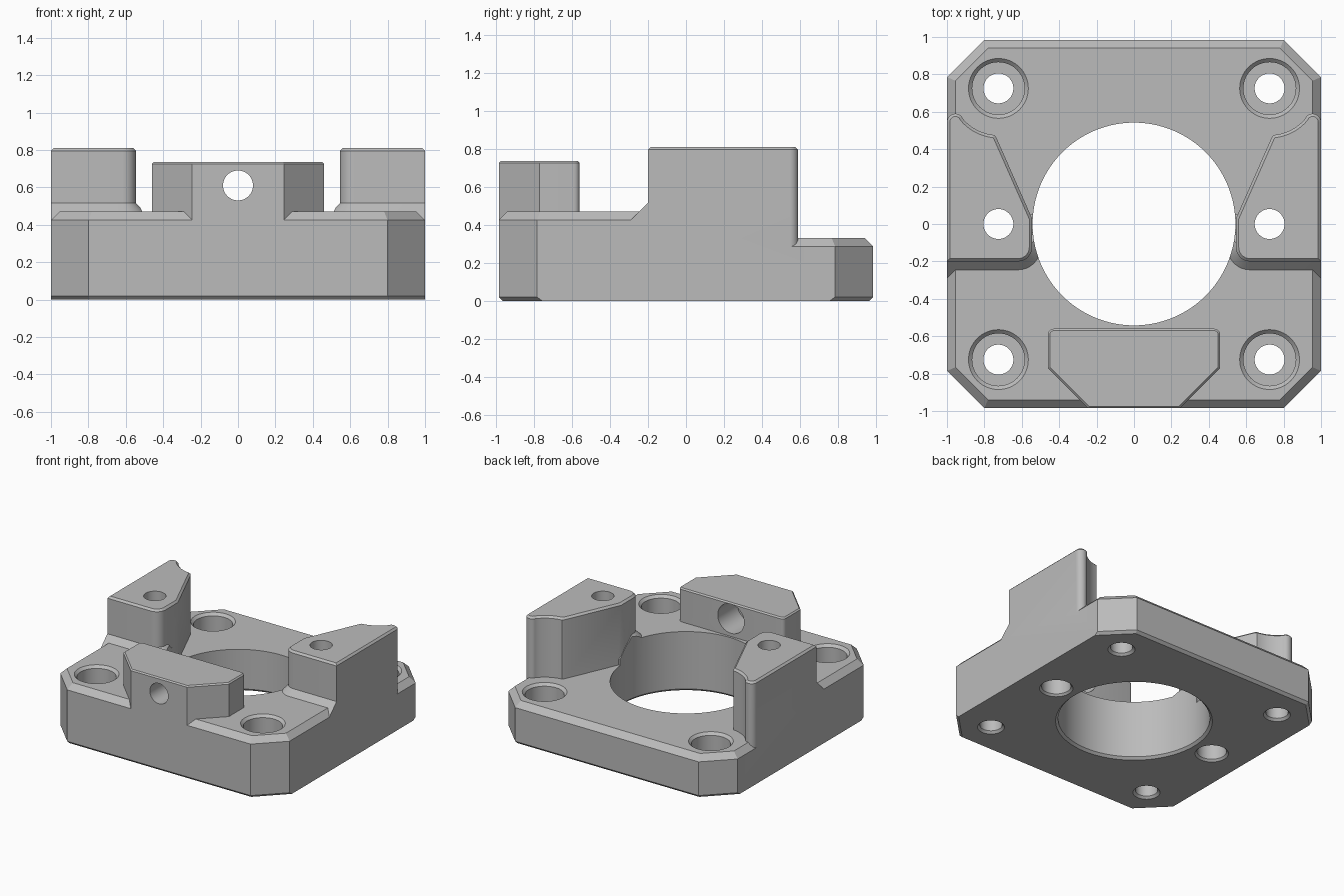
import bpy
import bmesh
from math import sin, cos, pi, radians
from mathutils import Vector, Matrix

cube = bpy.data.objects.get("Cube")
if cube:
    bpy.data.objects.remove(cube, do_unlink=True)

grey = bpy.data.materials.new("plain_grey")
grey.use_nodes = True
grey.diffuse_color = (0.5, 0.5, 0.5, 1)
grey.node_tree.nodes["Principled BSDF"].inputs["Base Color"].default_value = (0.5, 0.5, 0.5, 1)


def arc(cx, cy, r, start, end, steps):
    angles = [radians(start + (end - start) * i / steps) for i in range(steps + 1)]
    return [(cx + r * cos(a), cy + r * sin(a)) for a in angles]


def inset(points, d):
    """Mitred inward offset of a counter-clockwise outline."""
    result = []
    for i, p in enumerate(points):
        p = Vector(p)
        a = (p - Vector(points[i - 1])).normalized()
        b = (Vector(points[(i + 1) % len(points)]) - p).normalized()
        na, nb = Vector((-a.y, a.x)), Vector((-b.y, b.x))
        result.append(tuple(p + (na + nb) * d / (1 + na.dot(nb))))
    return result


def loft(name, rings, matrix=None):
    """Closed solid through (outline, height) rings of equal point count."""
    bm = bmesh.new()
    loops = [[bm.verts.new((x, y, z)) for x, y in pts] for pts, z in rings]
    n = len(loops[0])
    for low, high in zip(loops, loops[1:]):
        for i in range(n):
            j = (i + 1) % n
            bm.faces.new((low[i], low[j], high[j], high[i]))
    bm.faces.new(loops[0][::-1])
    bm.faces.new(loops[-1])
    if matrix:
        bm.transform(matrix)
    bmesh.ops.recalc_face_normals(bm, faces=bm.faces)
    mesh = bpy.data.meshes.new(name)
    bm.to_mesh(mesh)
    bm.free()
    mesh.materials.append(grey)
    obj = bpy.data.objects.new(name, mesh)
    bpy.context.collection.objects.link(obj)
    return obj


def bore(name, x, y, profile, segments=64, matrix=None):
    rings = [(arc(x, y, r, 0, 360, segments)[:-1], z) for r, z in profile]
    return loft(name, rings, matrix)


def combine(target, tool, operation):
    mod = target.modifiers.new("combine", "BOOLEAN")
    mod.operation, mod.object, mod.solver = operation, tool, "EXACT"
    bpy.context.view_layer.update()
    bpy.context.view_layer.objects.active = target
    bpy.ops.object.modifier_apply(modifier=mod.name)
    bpy.data.objects.remove(tool, do_unlink=True)


def mirrored(points):
    return [(-x, y) for x, y in reversed(points)]


# Base plate outline with cut corners
W, D = 1.0, 0.985
CX, CY = 0.8, 0.785
octagon = [(CX, -D), (W, -CY), (W, CY), (CX, D),
           (-CX, D), (-W, CY), (-W, -CY), (-CX, -D)]
front_half = [(CX, -D), (W, -CY), (W, 0), (-W, 0), (-W, -CY), (-CX, -D)]
CH, OVER = 0.045, 0.05
LOW, HIGH = 0.33, 0.47


def slab(name, outline, top):
    wide = inset(outline, -OVER)
    return loft(name, [(wide, -0.1), (wide, top - CH - OVER), (inset(outline, CH), top)])


body = slab("mount_body", octagon, LOW)
combine(body, slab("front_step", front_half, HIGH), "UNION")

# Side towers, with a flared ramp at the front foot
BX = 0.725
nose = arc(0.62, -0.125, 0.075, 180, 270, 8)
tower = ([(W, -0.2)] + arc(0.955, 0.545, 0.045, 0, 142, 10)
         + arc(BX, BX, 0.25, -40, -85, 8) + [(0.735, 0.46), (0.545, 0.03)] + nose)
ramp = [(1.1, -0.2), (1.1, -0.1), (0.545, -0.1)] + nose
for flip in (list, mirrored):
    t, r = flip(tower), flip(ramp)
    combine(body, loft("tower", [(t, -0.1), (t, 0.795), (inset(t, 0.015), 0.81)]), "UNION")
    combine(body, loft("ramp", [(inset(r, -0.095), 0.42), (r, 0.515)]), "UNION")

# Front block with tapered front corners
half = [(0.245, -D), (0.46, -0.77)] + arc(0.43, -0.59, 0.03, 0, 90, 5)
block = half + mirrored(half)
combine(body, loft("front_block", [(block, -0.1), (block, 0.725), (inset(block, 0.01), 0.735)]), "UNION")

# Trim to the outer envelope, chamfered under the front, back and corners
trim = inset(octagon, 0.0005)
foot = [(x if abs(x) > 0.9 else x * 0.99,
         y * 0.98 if abs(x) < 0.9 else y * 0.964) for x, y in trim]
combine(body, loft("envelope", [(foot, 0), (trim, 0.02), (trim, 1)]), "INTERSECT")

# Central opening
combine(body, bore("centre_cutter", 0, 0, [(0.57, -0.01), (0.542, 0.018), (0.542, 1)], 128), "DIFFERENCE")

# Counterbored corner holes and tower holes
for sx in (-BX, BX):
    for sy, top in ((-BX, HIGH), (BX, LOW)):
        profile = [(0.107, -0.01), (0.08, 0.017), (0.08, 0.14), (0.14, 0.14),
                   (0.14, top - 0.02), (0.17, top + 0.01)]
        combine(body, bore("corner_cutter", sx, sy, profile), "DIFFERENCE")
    profile = [(0.13, -0.01), (0.105, 0.015), (0.105, 0.3), (0.08, 0.3), (0.08, 1)]
    combine(body, bore("tower_cutter", sx, 0, profile), "DIFFERENCE")

# Cross hole through the front block, wider at its rear
lay_down = Matrix.Translation((0, 0, 0.61)) @ Matrix.Rotation(-pi / 2, 4, "X")
combine(body, bore("cross_cutter", 0, 0,
                   [(0.08, -1.1), (0.08, -0.8), (0.115, -0.8), (0.115, -0.45)], 64, lay_down), "DIFFERENCE")

# Smooth round walls, keep edges sharp
bpy.ops.object.select_all(action="DESELECT")
body.select_set(True)
bpy.context.view_layer.objects.active = body
bpy.ops.object.shade_smooth_by_angle(angle=radians(30))
